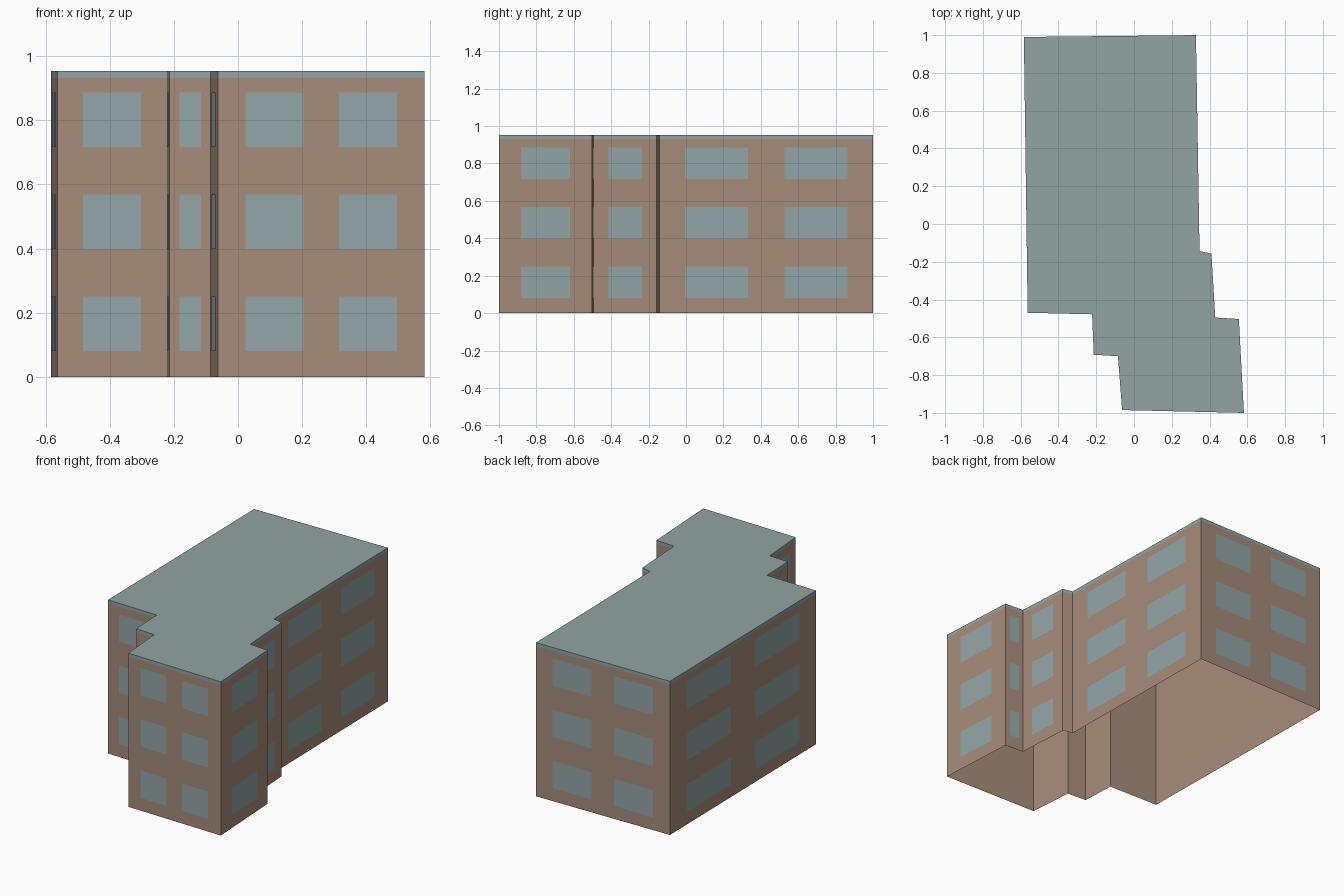
import bpy, bmesh
from mathutils import Vector

cube = bpy.data.objects.get("Cube")
if cube:
    bpy.data.objects.remove(cube, do_unlink=True)


def material(name, rgb):
    m = bpy.data.materials.new(name)
    m.use_nodes = True
    colour = (*rgb, 1)
    m.diffuse_color = colour
    m.node_tree.nodes["Principled BSDF"].inputs["Base Color"].default_value = colour
    return m


brick = material("brick_brown", (0.38, 0.26, 0.195))
slate = material("slate_grey", (0.29, 0.37, 0.37))
glass = material("window_grey_blue", (0.29, 0.38, 0.39))

# Building footprint, counter-clockwise from the front left corner
outline = [(-.063, -.985), (.582, -1), (.555, -.503), (.43, -.495),
           (.41, -.157), (.347, -.143), (.328, 1), (-.583, .99),
           (-.563, -.47), (-.222, -.478), (-.213, -.692), (-.085, -.70)]
EAVES, TOP = 0.932, 0.953
walls = list(zip(outline, outline[1:] + outline[:1]))


def make_object(name, bm, mat):
    mesh = bpy.data.meshes.new(name)
    bm.to_mesh(mesh)
    bm.free()
    mesh.materials.append(mat)
    obj = bpy.data.objects.new(name, mesh)
    bpy.context.collection.objects.link(obj)
    return obj


def add_quad(bm, a, b, low, high):
    corners = [(*a, low), (*b, low), (*b, high), (*a, high)]
    bm.faces.new([bm.verts.new(c) for c in corners])


def wall_strip(bm, low, high):
    for a, b in walls:
        add_quad(bm, a, b, low, high)
    bmesh.ops.remove_doubles(bm, verts=bm.verts[:], dist=1e-5)


# Outer walls, open underneath
bm = bmesh.new()
wall_strip(bm, 0, EAVES)
make_object("outer_walls", bm, brick)

# Flat roof with its edge band
bm = bmesh.new()
wall_strip(bm, EAVES, TOP)
rim = [next(v for v in bm.verts if (v.co - Vector((*p, TOP))).length < 1e-4)
       for p in outline]
bm.faces.new(rim)
make_object("roof", bm, slate)

# Windows: one or two bays on each wall, on three floors
bm = bmesh.new()
for a, b in walls:
    a, b = Vector(a), Vector(b)
    along = b - a
    length = along.length
    if length < 0.1:
        continue
    outward = Vector((along.y, -along.x)).normalized() * 0.002
    if length < 0.6:
        bays = [(0.235, 0.765)]
    else:
        margin = 0.1 + 0.0225 / length
        bays = [(margin, 0.415), (0.585, 1 - margin)]
    for start, end in bays:
        for floor in range(3):
            sill = 0.08 + 0.318 * floor
            add_quad(bm, a + along * start + outward,
                     a + along * end + outward, sill, sill + 0.17)
make_object("windows", bm, glass)
